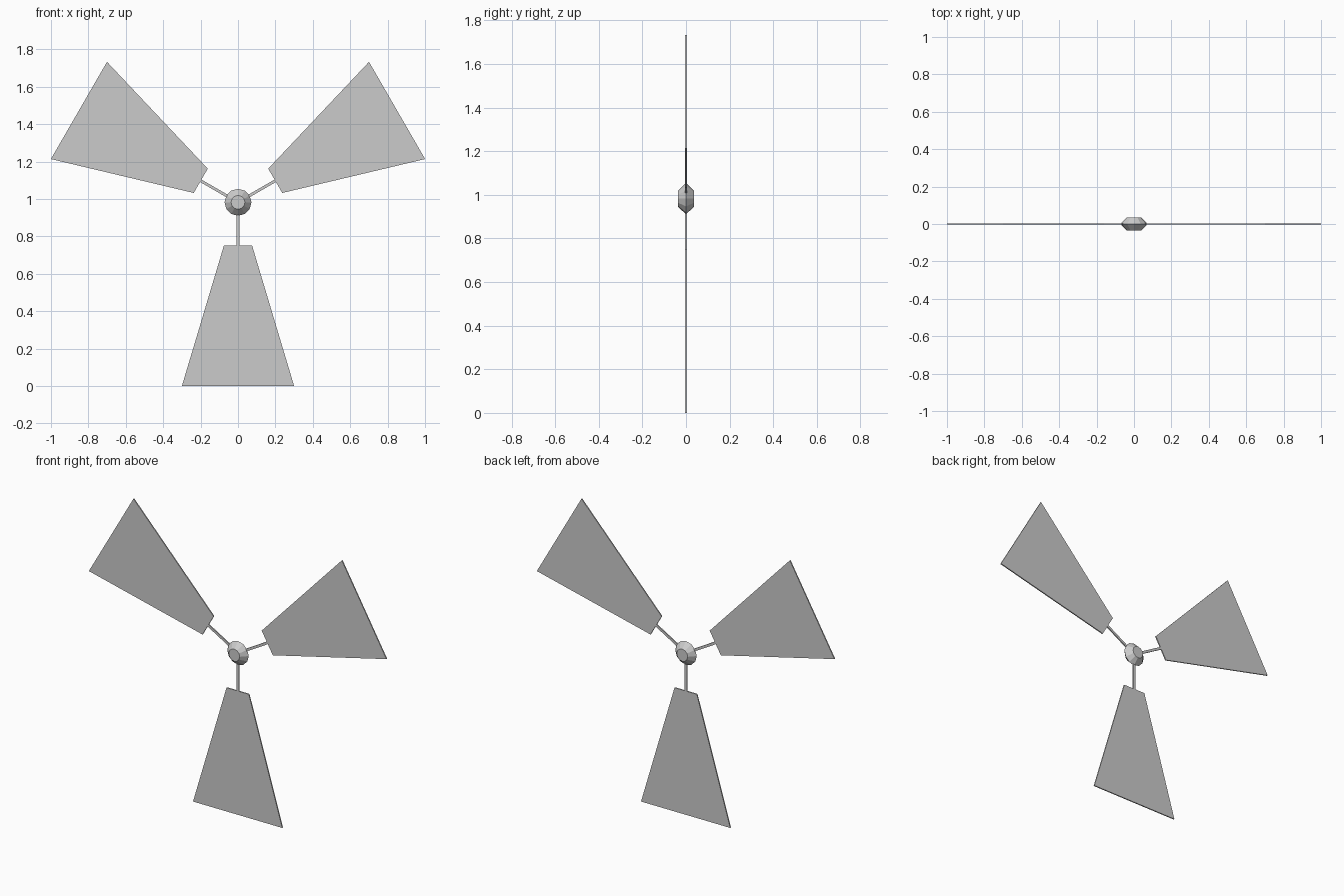
import bpy
import bmesh
from math import sin, cos, pi, radians

if "Cube" in bpy.data.objects:
    bpy.data.objects.remove(bpy.data.objects["Cube"])

HUB_Z = 0.982
THICK = 0.007


def new_object(name, bm):
    bmesh.ops.recalc_face_normals(bm, faces=bm.faces[:])
    mesh = bpy.data.meshes.new(name)
    bm.to_mesh(mesh)
    bm.free()
    obj = bpy.data.objects.new(name, mesh)
    obj.location.z = HUB_Z
    bpy.context.collection.objects.link(obj)
    return obj


def tapered_plate(name, r0, r1, half0, half1, angle):
    """Thin plate hanging from r0 to r1 below the hub, turned about y."""
    bm = bmesh.new()
    outline = [(-half0, -r0), (half0, -r0), (half1, -r1), (-half1, -r1)]
    face = bm.faces.new([bm.verts.new((x, -THICK / 2, z)) for x, z in outline])
    ext = bmesh.ops.extrude_face_region(bm, geom=[face])
    verts = [g for g in ext["geom"] if isinstance(g, bmesh.types.BMVert)]
    bmesh.ops.translate(bm, verts=verts, vec=(0, THICK, 0))
    new_object(name, bm).rotation_euler.y = angle


# Hub: faceted double cone with flat caps
bm = bmesh.new()
SIDES = 12
rings = []
for r, y in [(0.037, -0.036), (0.072, 0.0), (0.037, 0.036)]:
    rings.append([bm.verts.new((r * sin(2 * pi * i / SIDES), y, r * cos(2 * pi * i / SIDES)))
                  for i in range(SIDES)])
for a, b in zip(rings, rings[1:]):
    for i in range(SIDES):
        j = (i + 1) % SIDES
        bm.faces.new((a[i], a[j], b[j], b[i]))
bm.faces.new(rings[0])
bm.faces.new(rings[-1])
new_object("hub", bm)

# Three arms, each carrying a widening blade
for n in range(3):
    angle = radians(120 * n)
    tapered_plate(f"arm_{n + 1}", 0.05, 0.232, 0.0075, 0.0075, angle)
    tapered_plate(f"blade_{n + 1}", 0.23, 0.982, 0.075, 0.3, angle)
